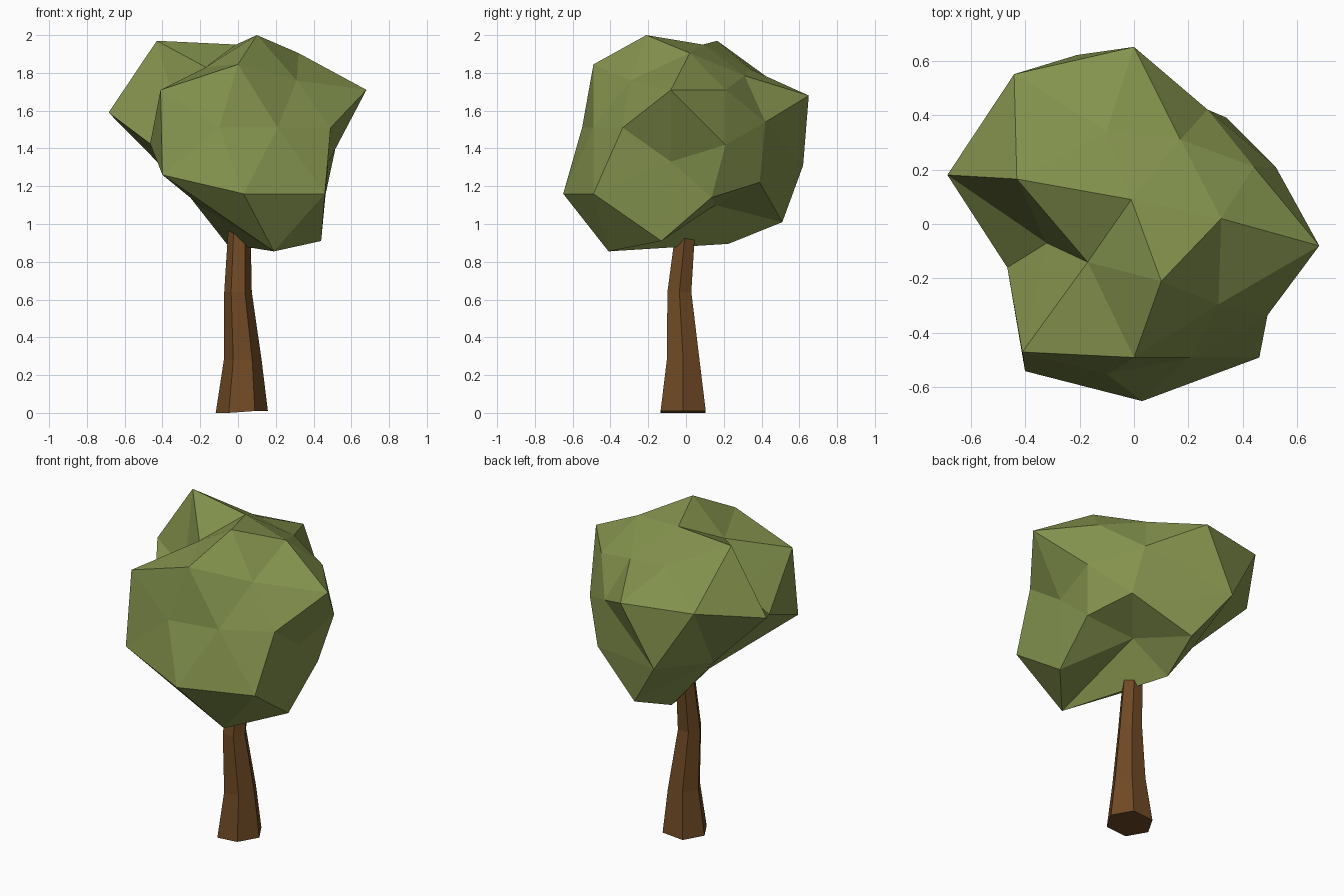
import bpy, bmesh
from math import cos, sin, radians
from mathutils import Vector

if "Cube" in bpy.data.objects:
    bpy.data.objects.remove(bpy.data.objects["Cube"])


def finish(bm, name, color):
    bmesh.ops.recalc_face_normals(bm, faces=bm.faces[:])
    mesh = bpy.data.meshes.new(name)
    bm.to_mesh(mesh)
    bm.free()
    mat = bpy.data.materials.new(name + "_material")
    mat.diffuse_color = (*color, 1)
    mat.use_nodes = True
    mat.node_tree.nodes["Principled BSDF"].inputs["Base Color"].default_value = mat.diffuse_color
    mesh.materials.append(mat)
    obj = bpy.data.objects.new(name, mesh)
    bpy.context.collection.objects.link(obj)


# Trunk: six-sided bent tube, rings given as x, y, z, radius
rings = [(.02, -.015, .01, .138), (.025, -.015, .28, .1),
         (0, -.035, .64, .073), (.008, 0, 1.0, .058)]
bm = bmesh.new()
loops = [[bm.verts.new((x + r * cos(radians(60 * i)), y + r * sin(radians(60 * i)),
                        z - (.01 if z < .1 and i in (2, 3, 4) else 0)))
          for i in range(6)] for x, y, z, r in rings]
for lo, hi in zip(loops, loops[1:]):
    for i in range(6):
        bm.faces.new((lo[i], lo[i - 1], hi[i - 1], hi[i]))
bm.faces.new(loops[0])
bm.faces.new(loops[-1])
lowest = min(v.co.z for v in bm.verts)
for v in loops[0]:
    v.co.z -= lowest
finish(bm, "trunk", (.16, .068, .018))

# Crown: a faceted ball whose corners are pulled in and out to these places
top = [(-.43, .165, 1.97), (-.01, .09, 1.95), (.10, -.21, 2.0), (-.17, -.14, 1.83),
       (0, -.49, 1.845), (-.32, -.07, 1.58), (.32, .02, 1.905), (.31, -.295, 1.76),
       (.17, .31, 1.785), (-.10, .34, 1.82), (.44, .21, 1.71)]
middle = [(-.685, .18, 1.59), (-.44, .55, 1.69), (0, .65, 1.68), (-.21, .62, 1.31),
          (.27, .42, 1.54), (.34, .39, 1.22), (.52, .21, 1.42), (.68, -.08, 1.71),
          (.49, -.335, 1.51), (.48, -.08, 1.33), (.21, -.49, 1.51), (-.10, -.55, 1.51),
          (-.41, -.47, 1.71), (-.465, -.16, 1.425)]
bottom = [(.46, -.49, 1.16), (.03, -.65, 1.16), (-.40, -.54, 1.26), (.19, -.41, .855),
          (.44, -.13, .91), (.46, .135, 1.14), (0, .51, 1.01), (-.06, .225, .895),
          (.14, .155, 1.10), (-.18, .03, 1.08), (-.30, .16, 1.20)]
center = Vector((0, 0, 1.42))
bm = bmesh.new()
places = {bm.verts.new((Vector(p) - center).normalized()): Vector(p)
          for p in top + middle + bottom}
bmesh.ops.convex_hull(bm, input=bm.verts[:])
bmesh.ops.recalc_face_normals(bm, faces=bm.faces[:])
for v, p in places.items():
    v.co = p
finish(bm, "crown", (.23, .29, .075))
